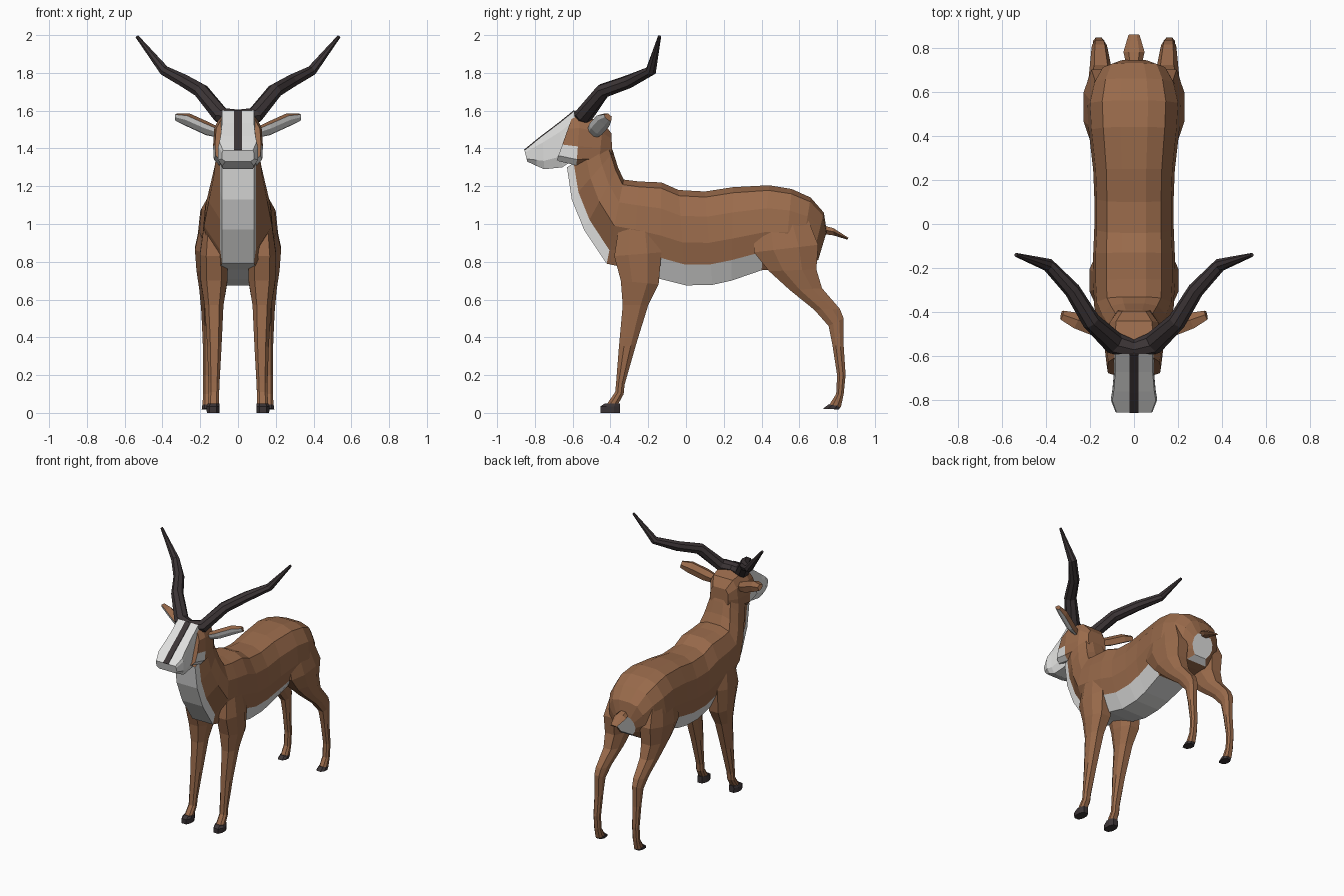
import bpy, bmesh, math
from mathutils import Vector

if "Cube" in bpy.data.objects:
    bpy.data.objects.remove(bpy.data.objects["Cube"])


def material(name, rgb):
    m = bpy.data.materials.new(name)
    m.diffuse_color = (*rgb, 1)
    m.use_nodes = True
    m.node_tree.nodes["Principled BSDF"].inputs["Base Color"].default_value = m.diffuse_color
    return m


BROWN, WHITE, DARK = 0, 1, 2
MATS = [material("tan_brown", (0.32, 0.145, 0.07)),
        material("soft_white", (0.75, 0.75, 0.74)),
        material("horn_dark", (0.045, 0.035, 0.037))]


def skin(name, rings, colour):
    """Join equal rings into a closed flat-shaded tube; colour(ring, side) picks the material."""
    bm = bmesh.new()
    vs = [[bm.verts.new(p) for p in ring] for ring in rings]
    n = len(vs[0])
    for i in range(len(vs) - 1):
        for j in range(n):
            k = (j + 1) % n
            f = bm.faces.new((vs[i][j], vs[i][k], vs[i + 1][k], vs[i + 1][j]))
            f.material_index = colour(i, j)
    bm.faces.new(vs[0]).material_index = colour(-1, 0)
    bm.faces.new(vs[-1]).material_index = colour(len(vs) - 1, 0)
    bmesh.ops.recalc_face_normals(bm, faces=bm.faces)
    me = bpy.data.meshes.new(name)
    bm.to_mesh(me)
    bm.free()
    for m in MATS:
        me.materials.append(m)
    ob = bpy.data.objects.new(name, me)
    bpy.context.collection.objects.link(ob)
    return ob


def loft(name, stations, profile, colour, side=1):
    """Station: (y, z) of first edge, (y, z) of second edge, half width, [centre x]."""
    rings = []
    for i, (ay, az, by, bz, hx, *cx) in enumerate(stations):
        c = cx[0] if cx else 0
        half = profile(i, hx) if callable(profile) else profile
        pts = half + [(t, -w) for t, w in reversed(half)]
        rings.append([(side * (c + w * hx), ay + (by - ay) * t, az + (bz - az) * t)
                      for t, w in pts])
    return skin(name, rings, colour)


def tube(name, path, sizes, sides, colour, side=1, tilt=0.0, under=1.0):
    """Sweep a tilted ellipse along a path; under flattens its lower half."""
    pts = [Vector(p) for p in path]
    rings = []
    for i, p in enumerate(pts):
        t = (pts[min(i + 1, len(pts) - 1)] - pts[max(i - 1, 0)]).normalized()
        u = Vector((0, 0, 1)).cross(t).normalized()
        v = t.cross(u)
        u, v = (u * math.cos(tilt) + v * math.sin(tilt), v * math.cos(tilt) - u * math.sin(tilt))
        a, b = sizes[i]
        ring = []
        for k in range(sides):
            q = 2 * math.pi * k / sides
            h = b * math.sin(q) * (under if math.sin(q) < 0 else 1)
            co = p + u * a * math.cos(q) + v * h
            ring.append((side * co.x, co.y, co.z))
        rings.append(ring)
    return skin(name, rings, colour)


# Trunk and neck, from rump to throat
trunk = [(.745, .96, .70, .81, .085), (.73, 1.06, .66, .78, .15), (.66, 1.14, .60, .77, .19),
         (.56, 1.185, .52, .765, .212), (.44, 1.205, .40, .755, .205), (.25, 1.195, .24, .70, .185),
         (.10, 1.172, .14, .678, .18), (-.04, 1.18, 0, .675, .18), (-.13, 1.22, -.14, .71, .185),
         (-.25, 1.225, -.28, .76, .185), (-.33, 1.235, -.42, .79, .18),
         (-.36, 1.30, -.54, .97, .155), (-.385, 1.38, -.605, 1.13, .13), (-.41, 1.45, -.63, 1.30, .115)]


def trunk_profile(i, hx):
    upper = [(0, .3), (.06, .68), (.27, .94), (.55, 1)]
    if i >= 10:                                       # raised throat strip of even width
        return upper + [(.84, .094 / hx), (1, .085 / hx)]
    return upper + [(.78, .86), (1, .55)]


def trunk_colour(i, j):
    if i < 0 or (i == 0 and j == 5):
        return WHITE                                  # rump patch
    if (4 <= i <= 7 or i >= 10) and j in (4, 5, 6):
        return WHITE                                  # belly, chest and throat
    return WHITE if i >= 8 and j == 5 else BROWN      # underside between the front legs


loft("trunk_and_neck", trunk, trunk_profile, trunk_colour)

# Skull with pale cheeks
loft("skull", [(-.395, 1.48, -.39, 1.36, .075), (-.44, 1.54, -.46, 1.32, .115),
               (-.56, 1.575, -.58, 1.31, .132), (-.605, 1.56, -.685, 1.335, .122)],
     [(0, .7), (.25, .95), (.62, 1), (.88, .97), (1, .75)],
     lambda i, j: WHITE if i >= 2 and j in (2, 3, 4, 5, 6) else BROWN)

# Muzzle wedge from forehead to nose
muzzle = [(-.59, 1.60, -.58, 1.35, .09), (-.67, 1.535, -.655, 1.30, .09),
          (-.76, 1.467, -.75, 1.29, .098), (-.80, 1.435, -.79, 1.307, .105),
          (-.855, 1.39, -.84, 1.33, .084)]
loft("muzzle", muzzle, [(0, .94), (.2, 1), (.75, 1), (1, .8)], lambda i, j: WHITE)

# Dark stripe down the face
loft("face_stripe", [(ay - .003, az + .003, ay + .003, az - .004, .021)
                     for ay, az, *_ in muzzle], [(0, 1), (1, 1)], lambda i, j: DARK)

# Tail
loft("tail", [(.70, 1.0, .70, .95, .03), (.78, .978, .78, .94, .048), (.86, .927, .855, .917, .025)],
     [(0, .5), (.5, 1), (1, .5)], lambda i, j: BROWN)

# Legs: front edge, back edge, half width, centre x, from the top down
front_leg = [(-.35, 1.02, -.17, 1.04, .045, .13), (-.38, .83, -.13, .85, .075, .127),
             (-.345, .70, -.145, .68, .07, .127), (-.335, .57, -.20, .57, .050, .127),
             (-.355, .35, -.265, .36, .038, .125), (-.37, .16, -.325, .15, .029, .127),
             (-.375, .11, -.33, .10, .028, .128), (-.42, .045, -.36, .045, .03, .13)]
front_hoof = [(-.43, .05, -.35, .05, .031, .13), (-.452, .035, -.35, .035, .035, .132),
              (-.452, 0, -.35, 0, .033, .132)]
hind_leg = [(.36, 1.0, .64, 1.04, .05, .145), (.36, .85, .70, .89, .078, .15),
            (.44, .75, .69, .76, .07, .15), (.55, .65, .72, .66, .055, .15),
            (.68, .545, .815, .55, .04, .155), (.755, .46, .835, .50, .034, .157),
            (.775, .36, .835, .35, .028, .158), (.80, .20, .845, .20, .025, .16),
            (.795, .10, .835, .10, .025, .16), (.76, .045, .82, .03, .028, .16)]
hind_hoof = [(.755, .045, .82, .035, .029, .16), (.725, .022, .81, .018, .032, .16)]
LEG = [(0, .55), (.3, 1), (.7, 1), (1, .55)]

for s, tag in ((1, "right"), (-1, "left")):
    loft(f"front_leg_{tag}", front_leg, LEG, lambda i, j: BROWN, s)
    loft(f"hind_leg_{tag}", hind_leg, LEG, lambda i, j: BROWN, s)
    loft(f"front_hoof_{tag}", front_hoof, LEG, lambda i, j: DARK, s)
    loft(f"hind_hoof_{tag}", hind_hoof, LEG, lambda i, j: DARK, s)
    # Swept-back horn
    tube(f"horn_{tag}",
         [(0, -.57, 1.565), (.09, -.54, 1.575), (.195, -.44, 1.705), (.28, -.30, 1.755),
          (.39, -.185, 1.812), (.535, -.14, 1.993)],
         [(.042, .04), (.052, .045), (.042, .04), (.037, .036), (.03, .028), (.009, .009)],
         8, lambda i, j: DARK, s)
    # Ear, pale on the flat face turned forward and down
    tube(f"ear_{tag}", [(.09, -.50, 1.475), (.17, -.48, 1.50), (.27, -.44, 1.545), (.33, -.415, 1.562)],
         [(.03, .03), (.044, .042), (.044, .042), (.026, .025)],
         6, lambda i, j: WHITE if j >= 3 else BROWN, s, -math.pi / 4, .35)
